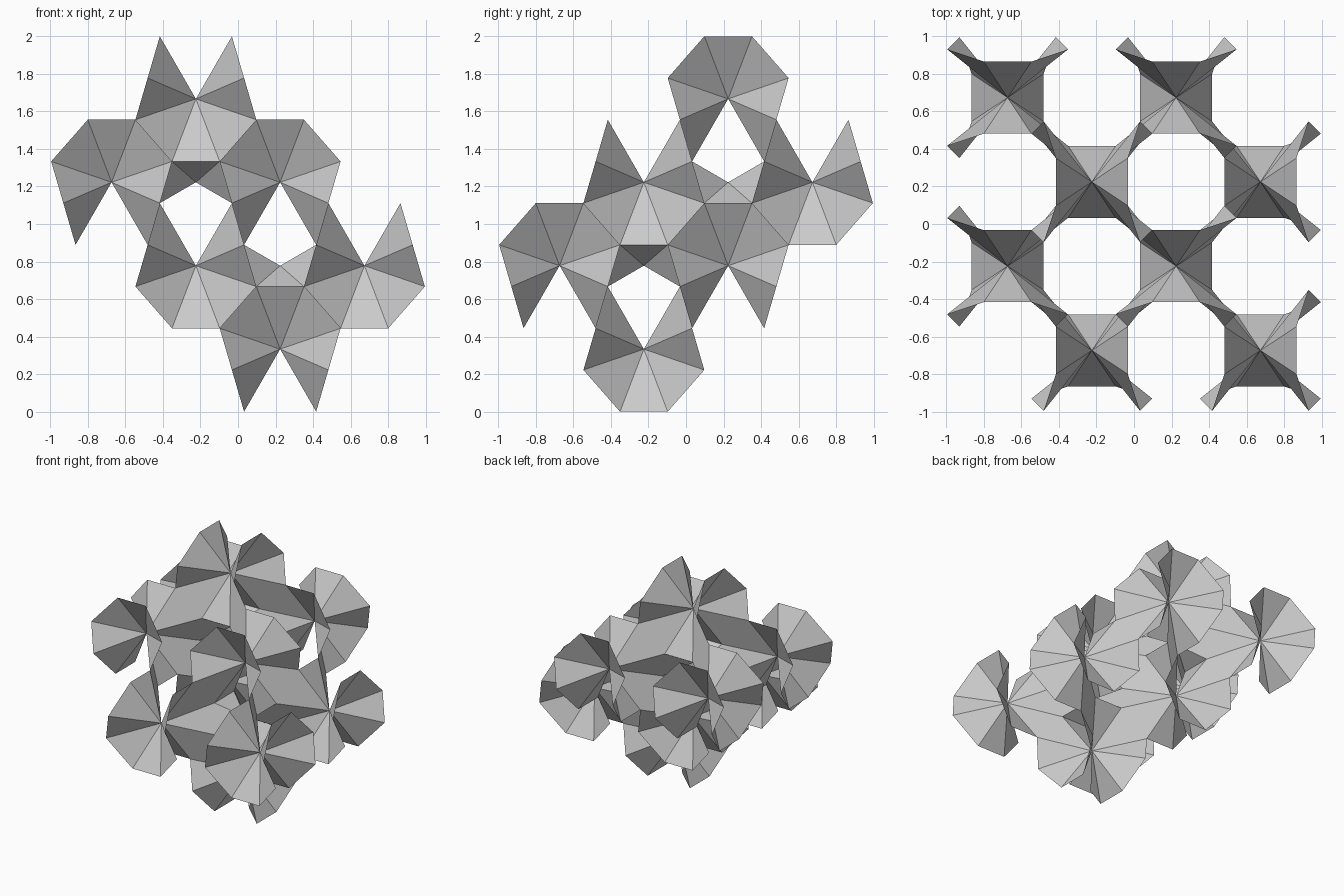
import bpy
import math

if "Cube" in bpy.data.objects:
    bpy.data.objects.remove(bpy.data.objects["Cube"], do_unlink=True)

STEP = 0.449          # horizontal lattice step
RISE = 2 / 4.5        # vertical lattice step
NEAR, MID = 0.127, 0.192

grey = bpy.data.materials.new("plain grey")
grey.use_nodes = True
grey.diffuse_color = (0.6, 0.6, 0.6, 1)
grey.node_tree.nodes["Principled BSDF"].inputs["Base Color"].default_value = (0.6, 0.6, 0.6, 1)


def fan(name, rim):
    """Flat triangles from a centre point to a closed zigzag rim."""
    n = len(rim)
    mesh = bpy.data.meshes.new(name)
    mesh.from_pydata([(0, 0, 0)] + rim, [],
                     [(0, i + 1, (i + 1) % n + 1) for i in range(n)])
    mesh.materials.append(grey)
    return mesh


def corner_rim(arc, corners):
    """Repeat one corner arc round the four corners, reversing every other one."""
    rim = []
    for i, (sx, sy) in enumerate(corners):
        points = [(sx * x, sy * y, z) for x, y, z in arc]
        rim += points[::-1] if i % 2 else points
    return rim


def place(name, mesh, x, y, level, turned):
    ob = bpy.data.objects.new(name, mesh)
    ob.location = (x * STEP, y * STEP, (0.75 + level) * RISE)
    ob.rotation_euler.z = math.pi / 2 if turned else 0
    bpy.context.collection.objects.link(ob)


# Petal node: four upright petals joined by saddle triangles
petal_arc = [(MID, NEAR, 0.75 * RISE),
             (STEP - MID, STEP - NEAR, 0.25 * RISE),
             (STEP - NEAR, STEP - MID, -0.25 * RISE),
             (NEAR, MID, -0.75 * RISE)]
node = fan("petal_node", corner_rim(petal_arc, [(1, 1), (-1, 1), (-1, -1), (1, -1)]))

# Saddle hub: closes the gap between two stacked nodes
hub_arc = [(NEAR, MID, 0.25 * RISE), (MID, NEAR, -0.25 * RISE)]
hub = fan("saddle_hub", corner_rim(hub_arc, [(1, 1), (1, -1), (-1, -1), (-1, 1)]))

# Nodes on a body-centred lattice, alternate levels turned a quarter
place("top_node", node, -0.5, 0.5, 3, False)
for x in (-1.5, 0.5):
    for y in (-0.5, 1.5):
        place("upper_node", node, x, y, 2, True)
        place("lower_node", node, x + 1, y - 1, 1, False)
place("bottom_node", node, 0.5, -0.5, 0, True)

# Hubs inside the two columns
place("upper_hub", hub, -0.5, 0.5, 2, False)
place("lower_hub", hub, 0.5, -0.5, 1, True)
